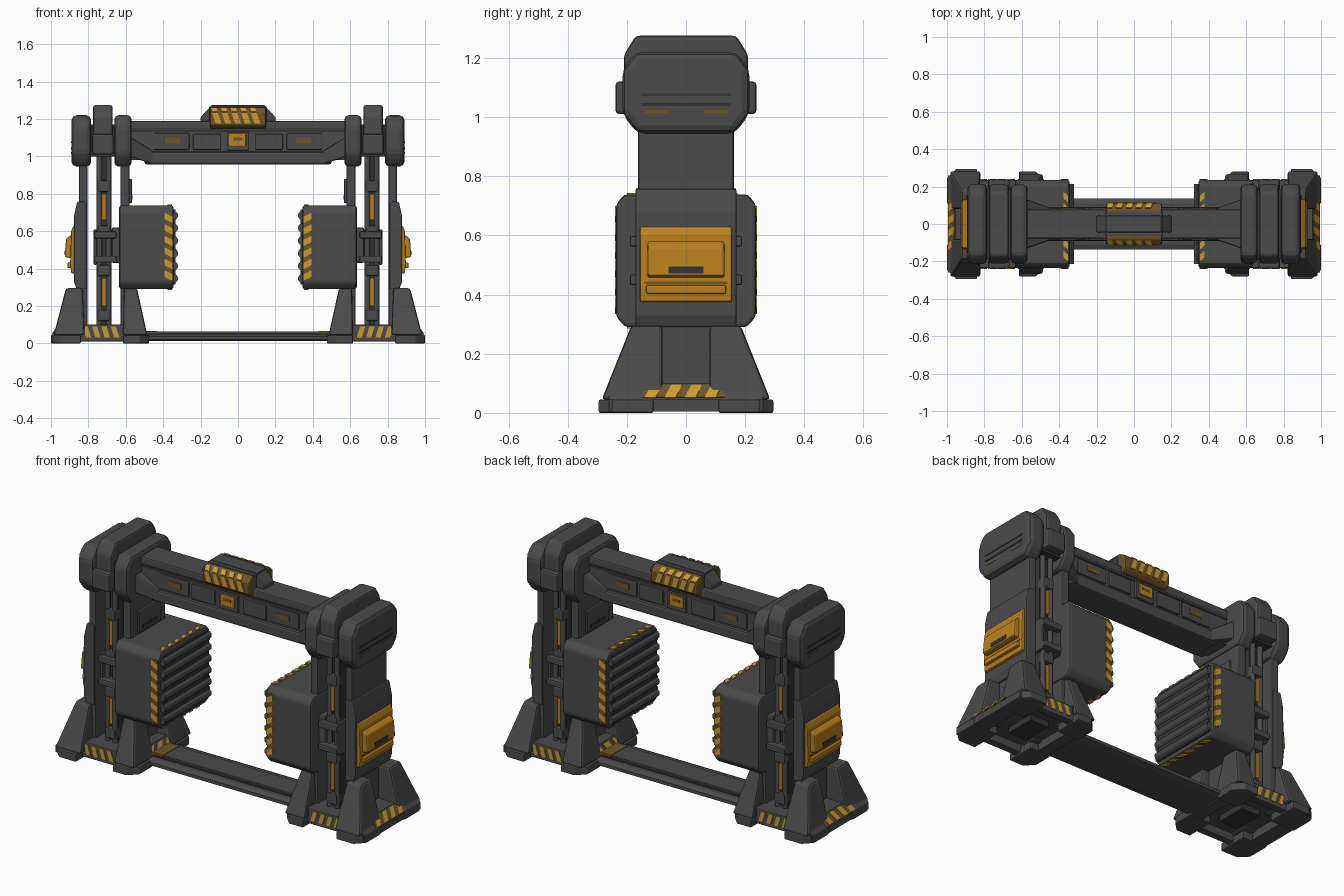
import bpy, bmesh, math
from mathutils import Vector, Matrix


def material(name, rgb):
    m = bpy.data.materials.new(name)
    m.diffuse_color = (*rgb, 1)
    return m


GREY = material("dark_grey_metal", (0.07, 0.07, 0.071))
DARK = material("black_metal", (0.036, 0.036, 0.037))
GOLD = material("hatch_gold", (0.50, 0.22, 0.014))
STRIPE = material("stripe_yellow", (0.60, 0.33, 0.035))
WORN = material("worn_gold", (0.15, 0.09, 0.022))


def finish(name, bm, mat, mirror="", bevel=0.0):
    """Mesh to object; mirror is a string of axes, bevel a width."""
    bmesh.ops.recalc_face_normals(bm, faces=bm.faces)
    me = bpy.data.meshes.new(name)
    bm.to_mesh(me)
    bm.free()
    me.materials.append(mat)
    ob = bpy.data.objects.new(name, me)
    bpy.context.collection.objects.link(ob)
    if bevel:
        b = ob.modifiers.new("bevel", 'BEVEL')
        b.width, b.segments = bevel, 2
        b.limit_method, b.angle_limit = 'ANGLE', math.radians(25)
    for ax in mirror:
        m = ob.modifiers.new("mirror_" + ax, 'MIRROR')
        m.use_axis = [ax == a for a in "xyz"]
        m.use_mirror_merge = False
    return ob


def loft(name, low, high, mat, mirror="", bevel=0.0):
    """Solid between two matching loops of 3D points."""
    bm = bmesh.new()
    a = [bm.verts.new(p) for p in low]
    b = [bm.verts.new(p) for p in high]
    n = len(a)
    bm.faces.new(a)
    bm.faces.new(b)
    for i in range(n):
        j = (i + 1) % n
        bm.faces.new((a[i], a[j], b[j], b[i]))
    return finish(name, bm, mat, mirror, bevel)


def rect(x, y, z):
    return [(x[0], y[0], z), (x[1], y[0], z), (x[1], y[1], z), (x[0], y[1], z)]


def box(name, x, y, z, mat, mirror="", bevel=0.0):
    return loft(name, rect(x, y, z[0]), rect(x, y, z[1]), mat, mirror, bevel)


def prism_x(name, pts, x, mat, mirror="", bevel=0.0):   # (y, z) profile
    return loft(name, [(x[0], *p) for p in pts], [(x[1], *p) for p in pts], mat, mirror, bevel)


def prism_y(name, pts, y, mat, mirror="", bevel=0.0):   # (x, z) profile
    return loft(name, [(p[0], y[0], p[1]) for p in pts], [(p[0], y[1], p[1]) for p in pts], mat, mirror, bevel)


def rod(name, c, r, length, axis, mat, mirror="", sides=12):
    bm = bmesh.new()
    rot = Matrix.Rotation(math.pi / 2, 4, 'X') if axis == 'y' else Matrix()
    bmesh.ops.create_cone(bm, cap_ends=True, segments=sides, radius1=r, radius2=r,
                          depth=length, matrix=Matrix.Translation(c) @ rot)
    return finish(name, bm, mat, mirror)


def stripes(name, o, u, v, n, count, mirror="", fill=0.55, slant=0.35):
    """Slanted thin plates on the parallelogram o, u, v with outward normal n."""
    o, u, v, n = Vector(o), Vector(u), Vector(v), Vector(n).normalized() * 0.004
    for i in range(count):
        s, w, k = i / count, fill / count, slant / count
        q = [o + u * s, o + u * (s + w), o + u * (s + w + k) + v, o + u * (s + k) + v]
        loft(name, [p - n * 0.5 for p in q], [p + n for p in q], STRIPE, mirror)


def sym(half):
    """Right half of a (y, z) profile, bottom to top, made symmetric."""
    return half + [(-y, z) for y, z in reversed(half)]


# --- Feet: hollow base, outer and inner skirts, corner pylons
box("base_plate", (0.58, 0.90), (-0.22, 0.22), (0.055, 0.10), GREY, "x")
box("base_front_wall", (0.58, 0.90), (-0.235, -0.19), (0.01, 0.10), GREY, "xy", 0.006)
box("base_cavity_block", (0.66, 0.78), (-0.09, 0.09), (0.02, 0.06), DARK, "x")
prism_y("outer_skirt", [(0.90, 0.005), (0.995, 0.005), (0.995, 0.045), (0.955, 0.10), (0.84, 0.10), (0.84, 0.055), (0.90, 0.055)],
        (-0.26, 0.26), GREY, "x")
prism_y("inner_skirt", [(0.56, 0.005), (0.49, 0.005), (0.49, 0.045), (0.52, 0.10), (0.62, 0.10), (0.62, 0.055), (0.56, 0.055)],
        (-0.24, 0.24), GREY, "x")
for name, c, d, y in (("outer_pad", (0.84, 1.0), 0.05, 0.295), ("inner_pad", (0.615, 0.475), -0.05, 0.28)):
    pad = [(c[0], 0.11), (c[1], 0.11), (c[1], y - 0.05), (c[1] - d, y), (c[0], y)]
    loft(name, [(a, b, 0) for a, b in pad], [(a, b, 0.045) for a, b in pad], GREY, "xy", 0.006)
loft("outer_pylon", rect((0.82, 0.985), (0.08, 0.285), 0.045), rect((0.83, 0.92), (0.08, 0.185), 0.295), GREY, "xy", 0.012)
loft("inner_pylon", rect((0.615, 0.485), (0.08, 0.27), 0.045), rect((0.61, 0.54), (0.08, 0.185), 0.295), GREY, "xy", 0.012)
stripes("base_front_stripe", (0.635, -0.236, 0.032), (0.20, 0, 0), (0, 0, 0.058), (0, -1, 0), 4, "xy")
stripes("base_side_stripe", (0.992, -0.14, 0.05), (0, 0.27, 0), (-0.033, 0, 0.045), (0.8, 0, 0.6), 4, "x")
loft("base_side_worn", [(0.990, -0.145, 0.052), (0.990, 0.13, 0.052), (0.960, 0.13, 0.094), (0.960, -0.145, 0.094)],
     [(0.993, -0.145, 0.053), (0.993, 0.13, 0.053), (0.962, 0.13, 0.095), (0.962, -0.145, 0.095)], WORN, "x")
stripes("base_inner_stripe", (0.494, -0.12, 0.053), (0, 0.24, 0), (0.022, 0, 0.04), (-0.88, 0, 0.48), 3, "x", 0.6)

# --- Bar joining the feet
prism_x("floor_bar", sym([(0.10, 0.012), (0.135, 0.02), (0.135, 0.038), (0.11, 0.05)]), (-0.56, 0.56), GREY)
box("floor_bar_ridge", (-0.56, 0.56), (-0.07, 0.07), (0.045, 0.063), GREY)
box("floor_bar_groove", (-0.52, 0.52), (-0.085, -0.07), (0.045, 0.053), DARK, "y")
box("floor_bar_worn_end", (0.43, 0.50), (-0.075, 0.075), (0.05, 0.066), WORN, "x")

# --- Tower walls
box("outer_wall", (0.805, 0.85), (-0.162, 0.162), (0.08, 1.0), GREY, "x", 0.008)
box("inner_wall", (0.58, 0.628), (-0.162, 0.162), (0.08, 1.0), GREY, "x", 0.008)
box("inner_wall_panel", (0.566, 0.585), (-0.10, 0.10), (0.75, 0.88), GREY, "x", 0.008)
box("inner_wall_slot", (0.563, 0.57), (-0.07, 0.07), (0.77, 0.79), DARK, "x")

# --- Outer armour and gold hatch
prism_y("armour_plate", [(0.81, 0.29), (0.862, 0.29), (0.877, 0.33), (0.877, 0.68), (0.86, 0.757), (0.81, 0.76)],
        (-0.17, 0.17), GREY, "x", 0.006)
prism_y("hatch_base", [(0.86, 0.375), (0.892, 0.375), (0.897, 0.43), (0.892, 0.60), (0.88, 0.63), (0.86, 0.63)],
        (-0.155, 0.155), GOLD, "x", 0.006)
prism_y("hatch_tray", [(0.885, 0.455), (0.927, 0.462), (0.919, 0.56), (0.885, 0.585)], (-0.13, 0.13), GOLD, "x", 0.008)
box("hatch_step", (0.885, 0.912), (-0.135, 0.135), (0.402, 0.432), GOLD, "x", 0.006)
box("hatch_groove", (0.885, 0.8985), (-0.14, 0.14), (0.436, 0.444), WORN, "x")
box("hatch_vent", (0.90, 0.928), (-0.06, 0.06), (0.472, 0.495), DARK, "x")

# --- Lift column with rods, gold strips and collars
box("column_web", (0.685, 0.75), (-0.125, 0.125), (0.08, 1.05), DARK, "x")
for x in (0.692, 0.741):
    rod("lift_rod", (x, -0.142, 0.57), 0.015, 0.98, 'z', GREY, "xy")
for z in ((0.20, 0.35), (0.66, 0.80)):
    box("piston_strip", (0.706, 0.726), (-0.150, -0.12), z, GOLD, "xy")
for z in (0.15, 0.39, 0.60, 0.84):
    box("rod_collar", (0.682, 0.75), (-0.162, -0.11), (z - 0.03, z + 0.03), GREY, "xy", 0.008)

# --- Carriage brackets holding the press block
box("carriage_core", (0.63, 0.675), (-0.16, 0.16), (0.43, 0.62), GREY, "x", 0.01)
box("carriage_outer", (0.755, 0.772), (-0.17, 0.17), (0.42, 0.61), GREY, "x", 0.006)
for z in (0.45, 0.58):
    box("carriage_clamp", (0.65, 0.77), (-0.19, -0.12), (z - 0.018, z + 0.018), GREY, "xy", 0.006)

# --- Press blocks with ribs and edge stripes
prism_x("press_block", sym([(0.205, 0.29), (0.236, 0.325), (0.236, 0.705), (0.21, 0.738)]), (0.345, 0.635), GREY, "x", 0.012)
box("press_face", (0.335, 0.35), (-0.205, 0.205), (0.315, 0.715), DARK, "x")
for i in range(6):
    rod("press_rib", (0.345, 0, 0.347 + i * 0.0675), 0.025, 0.43, 'y', GREY, "x")
stripes("press_front_stripe", (0.35, -0.2365, 0.335), (0, 0, 0.37), (0.042, 0, 0), (0, -1, 0), 6, "xy")
box("press_front_worn", (0.352, 0.388), (-0.2375, -0.23), (0.34, 0.70), WORN, "xy")
for z, n in ((0.7385, 1), (0.2895, -1)):
    stripes("press_edge_stripe", (0.352, -0.20, z), (0, 0.38, 0), (0.026, 0, 0), (0, 0, n), 6, "x")

# --- Tower heads
prism_x("outer_head", sym([(0.165, 0.945), (0.215, 1.01), (0.215, 1.16), (0.17, 1.22)]), (0.785, 0.89), GREY, "x", 0.026)
prism_x("inner_head", sym([(0.165, 0.945), (0.21, 1.01), (0.21, 1.16), (0.17, 1.22)]), (0.57, 0.66), GREY, "x", 0.02)
prism_x("middle_head", sym([(0.19, 1.02), (0.21, 1.05), (0.21, 1.21), (0.17, 1.275)]), (0.67, 0.775), GREY, "x", 0.014)
box("head_core", (0.62, 0.82), (-0.185, 0.185), (1.0, 1.17), DARK, "x")
box("head_tab", (0.665, 0.78), (-0.238, -0.18), (1.01, 1.12), GREY, "xy", 0.012)
for z, h in ((1.075, 0.008), (1.042, 0.010)):
    box("head_slot", (0.88, 0.893), (-0.15, 0.15), (z - h / 2, z + h / 2), DARK, "x")
box("head_mark", (0.87, 0.892), (0.06, 0.14), (1.012, 1.024), WORN, "xy")

# --- Top beam with flared ends
box("beam_core", (-0.6, 0.6), (-0.075, 0.075), (0.98, 1.16), GREY)
box("beam_lower_flange", (-0.5, 0.5), (-0.09, 0.09), (0.957, 1.025), GREY, "", 0.012)
box("beam_top_rail", (-0.6, 0.6), (-0.078, 0.078), (1.145, 1.19), GREY, "", 0.008)
box("beam_shadow_gap", (-0.58, 0.58), (-0.078, -0.07), (1.13, 1.145), DARK, "y")
end = [(0.585, -0.135, 1.0), (0.585, 0.135, 1.0), (0.585, 0.135, 1.11), (0.585, -0.135, 1.11)]
tip = [(0.45, -0.088, 0.957), (0.45, 0.088, 0.957), (0.45, 0.088, 1.025), (0.45, -0.088, 1.025)]
loft("beam_flare", tip, end, GREY, "x", 0.008)
box("beam_panel", (0.09, 0.24), (-0.088, -0.07), (1.035, 1.12), GREY, "xy", 0.006)
box("beam_side_panel", (0.26, 0.45), (-0.084, -0.07), (1.035, 1.125), GREY, "xy", 0.006)
box("beam_mark", (0.31, 0.39), (-0.087, -0.08), (1.07, 1.10), WORN, "xy")
box("beam_badge_plate", (-0.06, 0.06), (-0.09, -0.07), (1.03, 1.13), GREY, "y", 0.006)
box("beam_badge", (-0.048, 0.042), (-0.097, -0.08), (1.055, 1.12), GOLD, "y", 0.004)
box("beam_badge_slot", (-0.028, 0.022), (-0.0985, -0.09), (1.085, 1.10), WORN, "y")

# --- Signal box on top of the beam
prism_y("signal_saddle", [(-0.20, 1.18), (-0.20, 1.21), (-0.14, 1.275), (0.14, 1.275), (0.20, 1.21), (0.20, 1.18)],
        (-0.045, 0.045), GREY, "", 0.006)
prism_x("signal_box", sym([(0.085, 1.15), (0.11, 1.17), (0.11, 1.235), (0.08, 1.262)]), (-0.15, 0.15), WORN, "", 0.008)
box("signal_cover", (-0.152, 0.152), (-0.065, 0.065), (1.16, 1.268), GREY, "", 0.004)
stripes("signal_front_stripe", (-0.14, -0.1105, 1.235), (0.26, 0, 0), (0, 0, -0.06), (0, -1, 0), 5, "y", 0.6, 0.4)
stripes("signal_slope_stripe", (-0.14, -0.1085, 1.238), (0.26, 0, 0), (0, 0.024, 0.021), (0, -0.66, 0.75), 5, "y", 0.6, -0.15)
